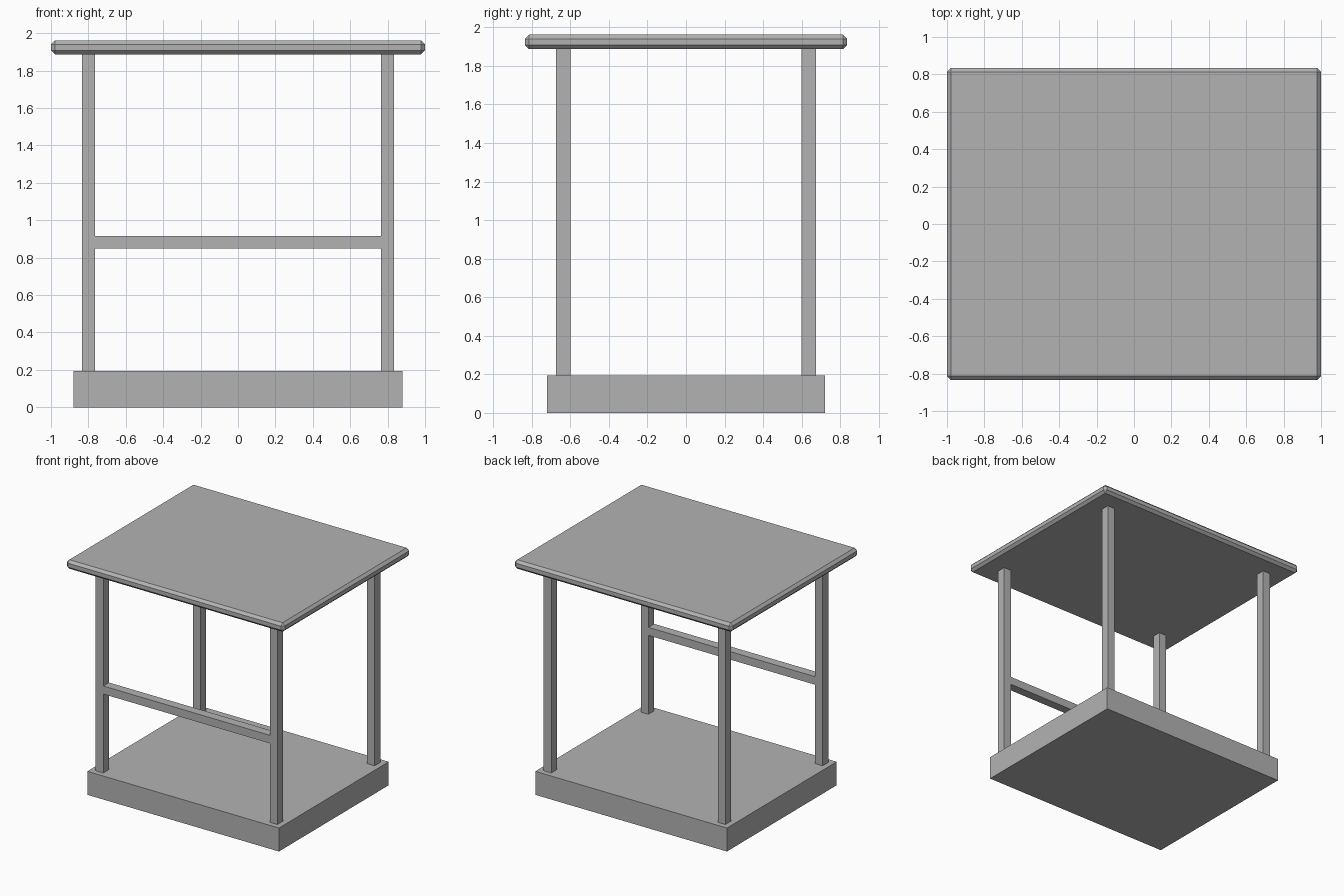
import bpy

if "Cube" in bpy.data.objects:
    bpy.data.objects.remove(bpy.data.objects["Cube"])

# Single flat colour
grey = bpy.data.materials.new("plain grey")
grey.diffuse_color = (0.45, 0.45, 0.45, 1)
grey.use_nodes = True
grey.node_tree.nodes["Principled BSDF"].inputs["Base Color"].default_value = grey.diffuse_color


def box(name, low, high, bevel=0):
    """Box between two corners, optionally with chamfered edges."""
    bpy.ops.mesh.primitive_cube_add(
        size=1, location=[(a + b) / 2 for a, b in zip(low, high)])
    ob = bpy.context.object
    ob.name = name
    ob.scale = [b - a for a, b in zip(low, high)]
    bpy.ops.object.transform_apply(location=False, rotation=False, scale=True)
    ob.data.materials.append(grey)
    if bevel:
        mod = ob.modifiers.new("chamfer", "BEVEL")
        mod.width = bevel
        mod.segments = 1
    return ob


BASE_TOP, ROOF_BOTTOM, ROOF_TOP = 0.195, 1.887, 1.962
POST_X = (0.765, 0.835)
POST_Y = (0.60, 0.675)

# Base slab and chamfered roof slab
box("base", (-0.88, -0.72, 0), (0.88, 0.72, BASE_TOP))
box("roof", (-1, -0.835, ROOF_BOTTOM), (1, 0.835, ROOF_TOP), bevel=0.021)

# Four corner posts
for x_name, sx in (("left", -1), ("right", 1)):
    for y_name, sy in (("front", -1), ("back", 1)):
        xs = sorted(sx * v for v in POST_X)
        ys = sorted(sy * v for v in POST_Y)
        box(f"{y_name}_{x_name}_post",
            (xs[0], ys[0], BASE_TOP), (xs[1], ys[1], ROOF_BOTTOM))

# Front rail between the two front posts
box("front_rail", (-POST_X[0], -POST_Y[1], 0.85), (POST_X[0], -POST_Y[0], 0.917))
